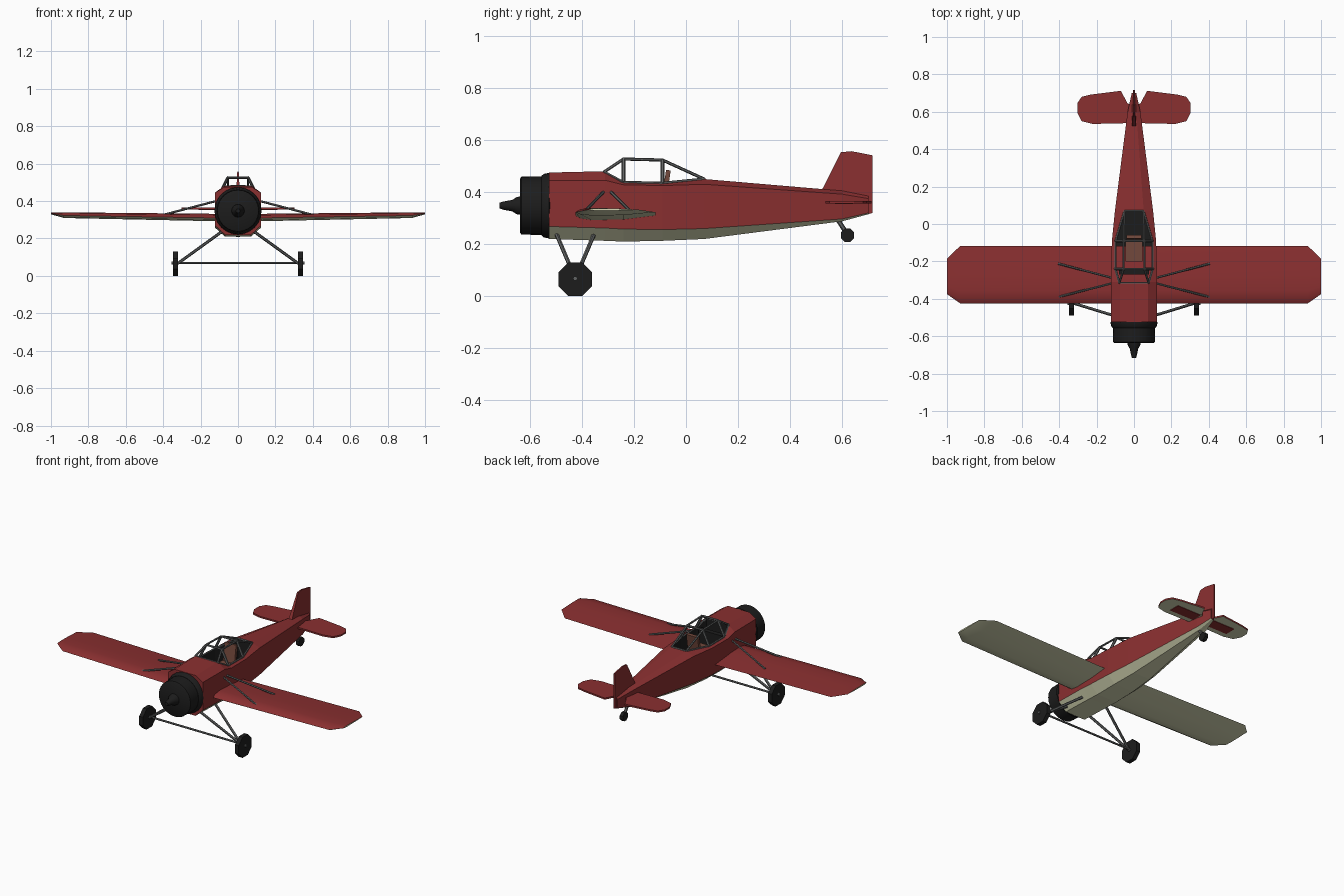
import bpy, bmesh, math
from mathutils import Vector, Matrix

if "Cube" in bpy.data.objects:
    bpy.data.objects.remove(bpy.data.objects["Cube"])


def material(name, rgb):
    m = bpy.data.materials.new(name)
    m.use_nodes = True
    m.diffuse_color = (*rgb, 1)
    bsdf = m.node_tree.nodes["Principled BSDF"]
    bsdf.inputs["Base Color"].default_value = (*rgb, 1)
    bsdf.inputs["Roughness"].default_value = 0.8
    return m


RED = material("dark red", (0.255, 0.029, 0.03))
PALE = material("pale olive", (0.68, 0.69, 0.46))
BLACK = material("black", (0.012, 0.012, 0.012))
GREY = material("frame grey", (0.12, 0.125, 0.125))
BROWN = material("seat brown", (0.17, 0.066, 0.045))


def finish(name, bm, mats, flip=False, smooth=False):
    bmesh.ops.recalc_face_normals(bm, faces=bm.faces)
    if flip:
        bmesh.ops.reverse_faces(bm, faces=bm.faces)
    me = bpy.data.meshes.new(name)
    bm.to_mesh(me)
    bm.free()
    for m in mats:
        me.materials.append(m)
    ob = bpy.data.objects.new(name, me)
    bpy.context.collection.objects.link(ob)
    if smooth:
        bpy.context.view_layer.objects.active = ob
        ob.select_set(True)
        bpy.ops.object.shade_smooth_by_angle(angle=math.radians(40))
        ob.select_set(False)
    return ob


def loft(sections, closed=True, cap_index=0):
    """Skin equal-length point rings; returns the bmesh and strip faces by (section, strip)."""
    bm = bmesh.new()
    rings = [[bm.verts.new(p) for p in sec] for sec in sections]
    n = len(rings[0])
    strips = {}
    for i, (a, b) in enumerate(zip(rings, rings[1:])):
        for j in range(n if closed else n - 1):
            k = (j + 1) % n
            strips[i, j] = bm.faces.new((a[j], a[k], b[k], b[j]))
    for ring in (rings[0], rings[-1]):
        bm.faces.new(ring).material_index = cap_index
    return bm, strips


def tube(name, a, b, r, mat, sides=6):
    a, b = Vector(a), Vector(b)
    bm = bmesh.new()
    bmesh.ops.create_cone(bm, cap_ends=True, segments=sides, radius1=r, radius2=r, depth=(b - a).length)
    rot = Vector((0, 0, 1)).rotation_difference(b - a).to_matrix().to_4x4()
    bm.transform(Matrix.Translation((a + b) / 2) @ rot)
    return finish(name, bm, [mat])


def lathe(name, profile, z, mat, sides=24):
    """Turned part about the y axis; profile is (y, radius)."""
    angles = [2 * math.pi * i / sides for i in range(sides)]
    bm, _ = loft([[(r * math.cos(t), y, z + r * math.sin(t)) for t in angles] for y, r in profile])
    return finish(name, bm, [mat], smooth=True)


def box(name, size, loc, mat, tilt=0):
    bm = bmesh.new()
    bmesh.ops.create_cube(bm, size=1)
    bm.transform(Matrix.Translation(loc) @ Matrix.Rotation(tilt, 4, 'X') @ Matrix.Diagonal((*size, 1)))
    return finish(name, bm, [mat])


def wheel(name, x, y, z, r, width):
    bm = bmesh.new()
    bmesh.ops.create_cone(bm, cap_ends=True, segments=8, radius1=r, radius2=r, depth=width)
    turn = Matrix.Rotation(math.radians(90), 4, 'Y') @ Matrix.Rotation(math.pi / 8, 4, 'Z')
    bm.transform(Matrix.Translation((x, y, z)) @ turn)
    return finish(name, bm, [BLACK])


# Fuselage stations: y, belly z, lower side z, shoulder z, top z, belly/side/top half widths
stations = [
    (-0.525, .220, .268, .445, .475, .070, .122, .075),
    (-0.31, .213, .262, .445, .480, .070, .124, .075),
    (-0.24, .210, .258, .428, .437, .070, .123, .100),
    (-0.09, .213, .256, .425, .434, .068, .118, .098),
    (0.07, .220, .260, .430, .450, .058, .102, .052),
    (0.60, .288, .297, .392, .405, .012, .034, .012),
    (0.70, .315, .320, .375, .385, .005, .012, .005),
]


def fuselage_ring(y, zb, zl, zs, zt, wb, ws, wt):
    half = [(wb, zb), (ws, zl), (ws, zs), (wt, zt)]
    return [(x, y, z) for x, z in half] + [(-x, y, z) for x, z in reversed(half)]


bm, strips = loft([fuselage_ring(*s) for s in stations])
for (i, j), f in strips.items():
    f.material_index = 1 if j in (0, 6, 7) else 0
bmesh.ops.delete(bm, geom=[strips[i, 3] for i in (1, 2, 3)], context='FACES_ONLY')
finish("fuselage", bm, [RED, PALE])

# Cockpit lining, dash and seat
bm, _ = loft([[(w, y, zt), (w * .95, y, .28), (-w * .95, y, .28), (-w, y, zt)]
              for y, _, _, _, zt, _, _, w in stations[1:5]], closed=False)
finish("cockpit_lining", bm, [BLACK], flip=True)
box("dashboard", (.16, .03, .09), (0, -.255, .39), BLACK)
box("seat_base", (.09, .11, .03), (0, -.145, .36), BROWN)
box("seat_back", (.08, .018, .14), (0, -.078, .415), BROWN, tilt=-.15)

# Canopy frame
for s, side in ((1, "left"), (-1, "right")):
    path = [(.078, -.315, .477), (.055, -.24, .527), (.055, -.09, .523), (.05, .07, .45)]
    path = [(s * x, y, z) for x, y, z in path]
    for i in range(3):
        tube(f"canopy_rail_{side}_{i}", path[i], path[i + 1], .006, GREY)
    sill = [path[0], (s * .1, -.24, .437), (s * .098, -.09, .434), path[3]]
    for i in range(3):
        tube(f"canopy_sill_{side}_{i}", sill[i], sill[i + 1], .006, GREY)
    for i in (1, 2):
        tube(f"canopy_post_{side}_{i}", sill[i], path[i], .008, GREY)
for i, (x, y, z) in enumerate(path):
    tube(f"canopy_cross_bar_{i}", (-x, y, z), (x, y, z), .006, GREY)

# Engine cowl, rear ring and spinner
lathe("cowl_ring", [(-.555, .114), (-.546, .122), (-.525, .126), (-.518, .118)], .348, BLACK)
lathe("engine_cowl", [(-.637, .104), (-.632, .111), (-.54, .113)], .348, BLACK)
lathe("spinner", [(-.716, .011), (-.70, .016), (-.667, .022), (-.65, .033), (-.63, .036)], .348, BLACK, 16)

# Wing: airfoil as chord and thickness fractions; the underside sweeps up to the tips
airfoil = [(0, 0), (.06, .42), (.22, .6), (.5, .5), (1, 0), (.6, -.4), (.22, -.48), (.06, -.3)]
halves = [(0, -.424, -.118, .308, .038), (.93, -.424, -.118, .323, .028), (1, -.375, -.185, .333, .008)]
wing = [(-x, *rest) for x, *rest in reversed(halves)] + halves[1:]
bm, strips = loft([[(x, y0 + u * (y1 - y0), z + v * t) for u, v in airfoil] for x, y0, y1, z, t in wing],
                  cap_index=1)
for (i, j), f in strips.items():
    f.material_index = int(j >= 4)
finish("wing", bm, [RED, PALE], smooth=True)

# Tail fin as a tapered plate
bm = bmesh.new()
outline = [(.52, .405), (.595, .553), (.635, .557), (.716, .541), (.716, .32), (.60, .29)]
rings = [[bm.verts.new((s * (.012 if z < .45 and y < .7 else .004), y, z)) for y, z in outline] for s in (1, -1)]
for ring in rings:
    bm.faces.new(ring)
for i in range(len(outline)):
    k = (i + 1) % len(outline)
    bm.faces.new((rings[0][i], rings[0][k], rings[1][k], rings[1][i]))
finish("tail_fin", bm, [RED])

tail = [(.0, .54), (.22, .535), (.28, .55), (.303, .595), (.303, .645), (.28, .68), (.23, .692),
        (.07, .712), (.035, .645), (.0, .63)]
for s, side in ((1, "left"), (-1, "right")):
    # Tailplane with pale underside and red patch
    bm = bmesh.new()
    base = bm.faces.new([bm.verts.new((s * x, y, .356)) for x, y in tail])
    ext = bmesh.ops.extrude_face_region(bm, geom=[base], use_keep_orig=True)
    for v in ext["geom"]:
        if isinstance(v, bmesh.types.BMVert):
            v.co.z += .01
    for f in bm.faces:
        f.material_index = int(f.calc_center_median().z < .358)
    finish(f"tailplane_{side}", bm, [RED, PALE])
    box(f"tailplane_patch_{side}", (.17, .07, .003), (s * .125, .607, .355), RED)

    # Wing bracing
    for end, y0, y1 in (("front", -.315, -.39), ("rear", -.29, -.212)):
        tube(f"wing_strut_{end}_{side}", (s * .11, y0, .402), (s * .405, y1, .325), .006, GREY)

    # Main wheels and undercarriage legs
    wheel(f"main_wheel_{side}", s * .335, -.425, .065, .07, .026)
    tube(f"wheel_hub_{side}", (s * .315, -.425, .068), (s * .356, -.425, .068), .009, GREY)
    for end, y in (("front", -.5), ("rear", -.35)):
        tube(f"gear_leg_{end}_{side}", (s * .075, y, .245), (s * .32, -.425, .068), .008, GREY)

# Axle and tail wheel
tube("axle", (-.33, -.418, .068), (.33, -.418, .068), .006, GREY)
tube("tail_wheel_strut", (0, .58, .298), (0, .62, .237), .009, GREY)
wheel("tail_wheel", 0, .62, .235, .028, .022)
